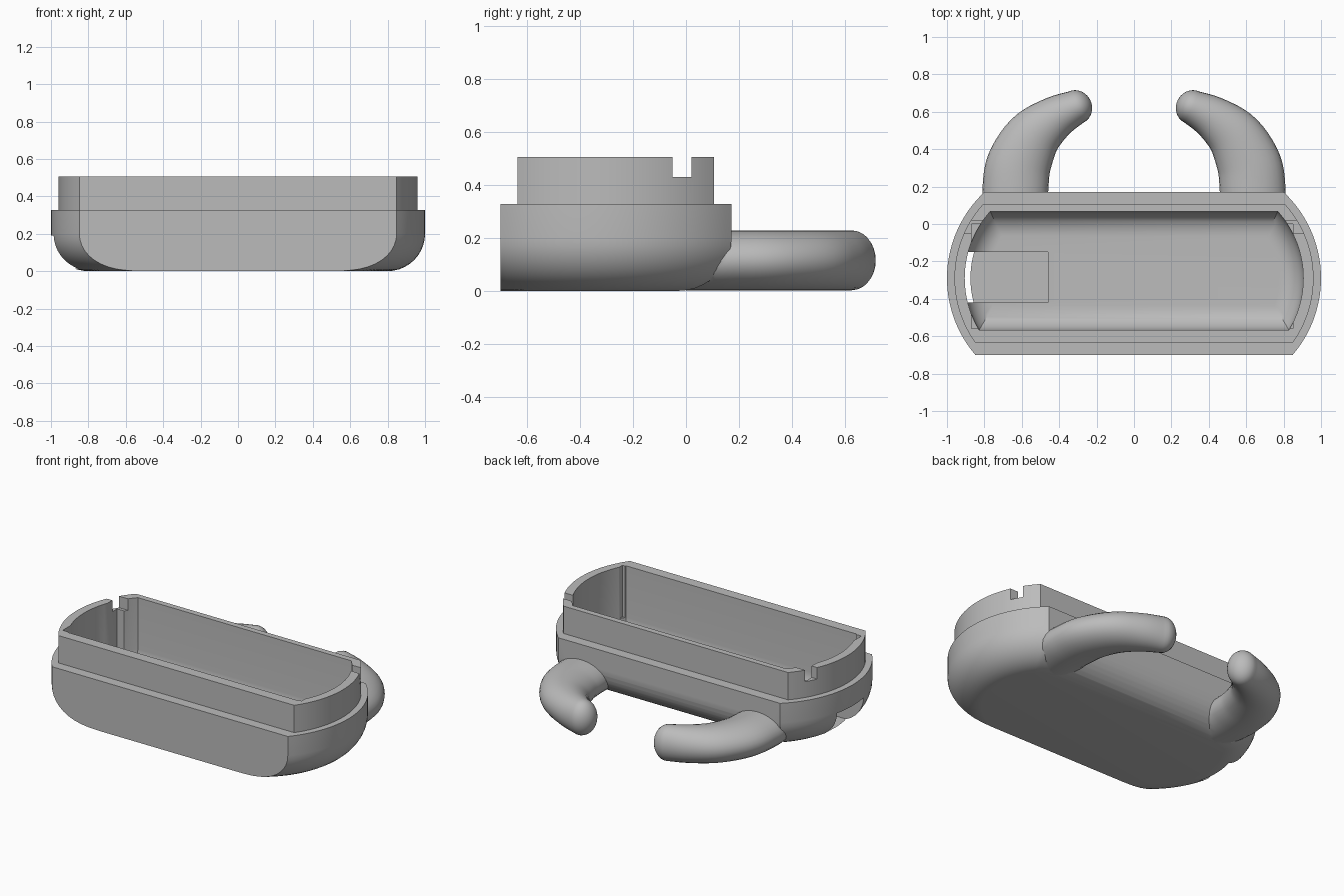
import bpy, bmesh, math
from mathutils import Vector

if "Cube" in bpy.data.objects:
    bpy.data.objects.remove(bpy.data.objects["Cube"])

grey = bpy.data.materials.new("plain_grey")
grey.use_nodes = True
grey.diffuse_color = (0.5, 0.5, 0.5, 1)
grey.node_tree.nodes["Principled BSDF"].inputs["Base Color"].default_value = (0.5, 0.5, 0.5, 1)

ARC_X, ARC_Y = 0.37, -0.29   # centre of the bowed ends


def outline(radius, front, back, z, steps=28):
    """Closed ring: straight front and back, bowed ends."""
    a = math.asin((front - ARC_Y) / radius)
    b = math.asin((back - ARC_Y) / radius)
    angles = [a + (b - a) * i / steps for i in range(steps + 1)]
    right = [Vector((ARC_X + radius * math.cos(t), ARC_Y + radius * math.sin(t), z))
             for t in angles]
    return right + [Vector((-p.x, p.y, p.z)) for p in reversed(right)]


def loft(name, rings):
    """Skin a list of equal rings and cap both ends."""
    bm = bmesh.new()
    loops = [[bm.verts.new(p) for p in ring] for ring in rings]
    n = len(loops[0])
    for low, high in zip(loops, loops[1:]):
        for i in range(n):
            j = (i + 1) % n
            bm.faces.new((low[i], low[j], high[j], high[i]))
    bm.faces.new(loops[0][::-1])
    bm.faces.new(loops[-1])
    bmesh.ops.recalc_face_normals(bm, faces=bm.faces)
    mesh = bpy.data.meshes.new(name)
    bm.to_mesh(mesh)
    bm.free()
    mesh.materials.append(grey)
    obj = bpy.data.objects.new(name, mesh)
    bpy.context.collection.objects.link(obj)
    return obj


def tub(name, radius, front, back, floor, top, fillet, round_front):
    """Bowed-end solid with a rounded lower edge."""
    rings = []
    for i in range(11):
        t = math.pi / 2 * (1 - i / 10)
        d = fillet * (1 - math.cos(t))
        z = floor + fillet * (1 - math.sin(t))
        rings.append(outline(radius - d, front + d * round_front, back - d, z))
    rings.append(outline(radius, front, back, top))
    return loft(name, rings)


def box(name, x, y, z):
    return loft(name, [[Vector((x[i], y[j], h)) for i, j in
                        ((0, 0), (1, 0), (1, 1), (0, 1))] for h in z])


def horn(name, side):
    """Curved tapering arm with a rounded tip."""
    path = [(0.62, 0.0, 0.17), (0.633, 0.1, 0.174), (0.634, 0.19, 0.176),
            (0.615, 0.32, 0.172), (0.54, 0.465, 0.15), (0.425, 0.565, 0.118),
            (0.31, 0.625, 0.092)]
    pts = [Vector(p) for p in path]
    stations = []
    for i in range(len(pts) - 1):
        p0, p1, p2 = pts[max(i - 1, 0)], pts[i], pts[i + 1]
        p3 = pts[min(i + 2, len(pts) - 1)]
        for k in range(5):
            t = k / 5
            stations.append(0.5 * (2 * p1 + (p2 - p0) * t
                                   + (2 * p0 - 5 * p1 + 4 * p2 - p3) * t ** 2
                                   + (3 * p1 - p0 - 3 * p2 + p3) * t ** 3))
    stations.append(pts[-1])
    rings = []

    def section(centre, direction, half, height):
        across = Vector((direction.y, -direction.x, 0)).normalized()
        ring = []
        for k in range(28):
            a = math.tau * k / 28
            p = centre + across * half * math.cos(a)
            ring.append(Vector((side * p.x, p.y, 0.115 + height * math.sin(a))))
        rings.append(ring)

    for i, s in enumerate(stations):
        d = stations[min(i + 1, len(stations) - 1)] - stations[max(i - 1, 0)]
        section(Vector((s.x, s.y, 0)), d, s.z, 0.113)
    end = stations[-1]
    heading = Vector((d.x, d.y, 0)).normalized()
    for k in range(1, 8):
        a = math.radians(12 * k)
        section(Vector((end.x, end.y, 0)) + heading * 0.085 * math.sin(a), heading,
                end.z * math.cos(a), 0.113 * math.cos(a))
    return loft(name, rings)


def combine(target, tool, operation):
    mod = target.modifiers.new(operation.lower(), 'BOOLEAN')
    mod.object, mod.operation, mod.solver = tool, operation, 'EXACT'
    bpy.context.view_layer.objects.active = target
    bpy.ops.object.modifier_apply(modifier=mod.name)
    bpy.data.objects.remove(tool)


# Outer shell with its stepped lip and the two arms
body = tub("case_body", 0.63, -0.70, 0.172, 0, 0.327, 0.2, 0)
lip = loft("lip", [outline(0.59, -0.635, 0.105, z) for z in (0.25, 0.505)])
combine(body, lip, 'UNION')
for side, label in ((1, "left"), (-1, "right")):
    combine(body, horn(label + "_arm", side), 'UNION')

# Hollow interior with rounded floor edge and squared-off corner reliefs
cavity = tub("cavity", 0.535, -0.567, 0.067, 0.04, 0.6, 0.13, 1)
combine(body, cavity, 'DIFFERENCE')
combine(body, box("inner_relief", (-0.87, 0.85), (-0.56, 0.0), (0.17, 0.62)), 'DIFFERENCE')

# Latch notches in the rim, and the port opening at one end
combine(body, box("rim_notches", (-1.1, 1.1), (-0.05, 0.02), (0.43, 0.61)), 'DIFFERENCE')
combine(body, box("port", (-1.1, -0.46), (-0.42, -0.15), (0.015, 0.19)), 'DIFFERENCE')

bpy.ops.object.select_all(action='DESELECT')
body.select_set(True)
bpy.context.view_layer.objects.active = body
bpy.ops.object.shade_smooth_by_angle(angle=math.radians(30))
